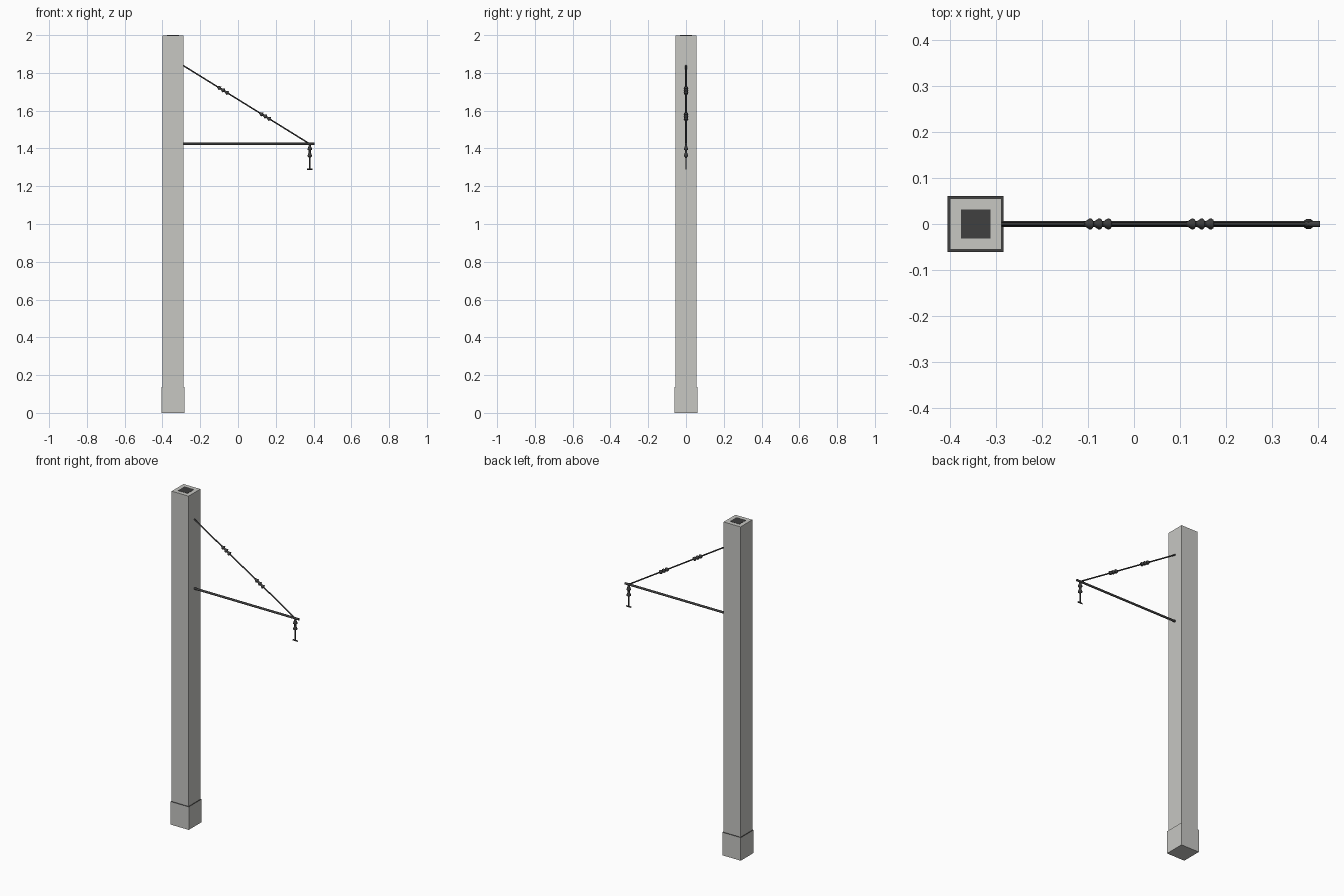
import bpy, bmesh
from math import pi, cos, sin
from mathutils import Vector

cube = bpy.data.objects.get("Cube")
if cube:
    bpy.data.objects.remove(cube, do_unlink=True)


def material(name, rgb):
    m = bpy.data.materials.new(name)
    m.use_nodes = True
    color = (*rgb, 1)
    m.diffuse_color = color
    m.node_tree.nodes["Principled BSDF"].inputs["Base Color"].default_value = color
    return m


concrete = material("concrete_grey", (0.57, 0.57, 0.545))
steel = material("dark_steel", (0.05, 0.05, 0.05))


def finish(name, bm, *mats):
    bmesh.ops.recalc_face_normals(bm, faces=bm.faces)
    mesh = bpy.data.meshes.new(name)
    bm.to_mesh(mesh)
    bm.free()
    for m in mats:
        mesh.materials.append(m)
    obj = bpy.data.objects.new(name, mesh)
    bpy.context.collection.objects.link(obj)
    return obj


def box(name, low, high, *mats, top_slot=0):
    low, high = Vector(low), Vector(high)
    bm = bmesh.new()
    bmesh.ops.create_cube(bm, size=1)
    bmesh.ops.scale(bm, vec=high - low, verts=bm.verts)
    bmesh.ops.translate(bm, vec=(low + high) / 2, verts=bm.verts)
    for f in bm.faces:
        if f.calc_center_median().z > high.z - 1e-4:
            f.material_index = top_slot
    return finish(name, bm, *mats)


def lathe(name, start, end, profile, sides=10):
    """Turn a (distance, radius) profile about the line from start to end."""
    start, axis = Vector(start), Vector(end) - Vector(start)
    turn = axis.to_track_quat("Z", "Y")
    bm = bmesh.new()
    rings = []
    for d, r in profile:
        rings.append([bm.verts.new(start + turn @ Vector(
            (r * cos(2 * pi * i / sides), r * sin(2 * pi * i / sides), d)))
            for i in range(sides)])
    for a, b in zip(rings, rings[1:]):
        for i in range(sides):
            j = (i + 1) % sides
            bm.faces.new((a[i], a[j], b[j], b[i]))
    bm.faces.new(rings[0])
    bm.faces.new(rings[-1])
    for f in bm.faces:
        f.smooth = len(f.verts) == 4
    return finish(name, bm, steel)


def rod(name, start, end, radius):
    length = (Vector(end) - Vector(start)).length
    return lathe(name, start, end, [(0, radius), (length, radius)])


def sheds(length, count):
    """Profile of a ribbed insulator with flared discs."""
    step = length / count
    pts = [(0, 0.005)]
    for i in range(count):
        d = i * step
        pts += [(d + step * 0.2, 0.006), (d + step * 0.65, 0.012),
                (d + step * 0.8, 0.012), (d + step * 0.85, 0.006)]
    return pts + [(length, 0.005)]


# Mast and footing
px = -0.345
box("mast", (px - 0.056, -0.056, 0.13), (px + 0.056, 0.056, 1.999), concrete)
box("footing", (px - 0.061, -0.061, 0), (px + 0.061, 0.061, 0.138),
    concrete, steel, top_slot=1)
box("mast_cap_plate", (px - 0.032, -0.032, 1.996), (px + 0.032, 0.032, 2.0), steel)

# Horizontal arm and diagonal stay
rod("arm", (-0.295, 0, 1.424), (0.405, 0, 1.424), 0.0065)
top, tip = Vector((-0.295, 0, 1.842)), Vector((0.375, 0, 1.427))
rod("stay", top, tip, 0.004)

# Paired insulators along the stay
along = (tip - top).normalized()
for n, x in enumerate((-0.08, 0.143)):
    centre = top.lerp(tip, (x - top.x) / (tip.x - top.x))
    lathe(f"stay_insulator_{n + 1}", centre - along * 0.035,
          centre + along * 0.035, sheds(0.07, 3))

# Hanging insulator with wire clamp
hx = 0.38
lathe("hanging_insulator", (hx, 0, 1.42), (hx, 0, 1.35), sheds(0.07, 2))
rod("hanger", (hx, 0, 1.43), (hx, 0, 1.288), 0.0035)
rod("wire_clamp", (hx - 0.015, 0, 1.291), (hx + 0.015, 0, 1.291), 0.004)
